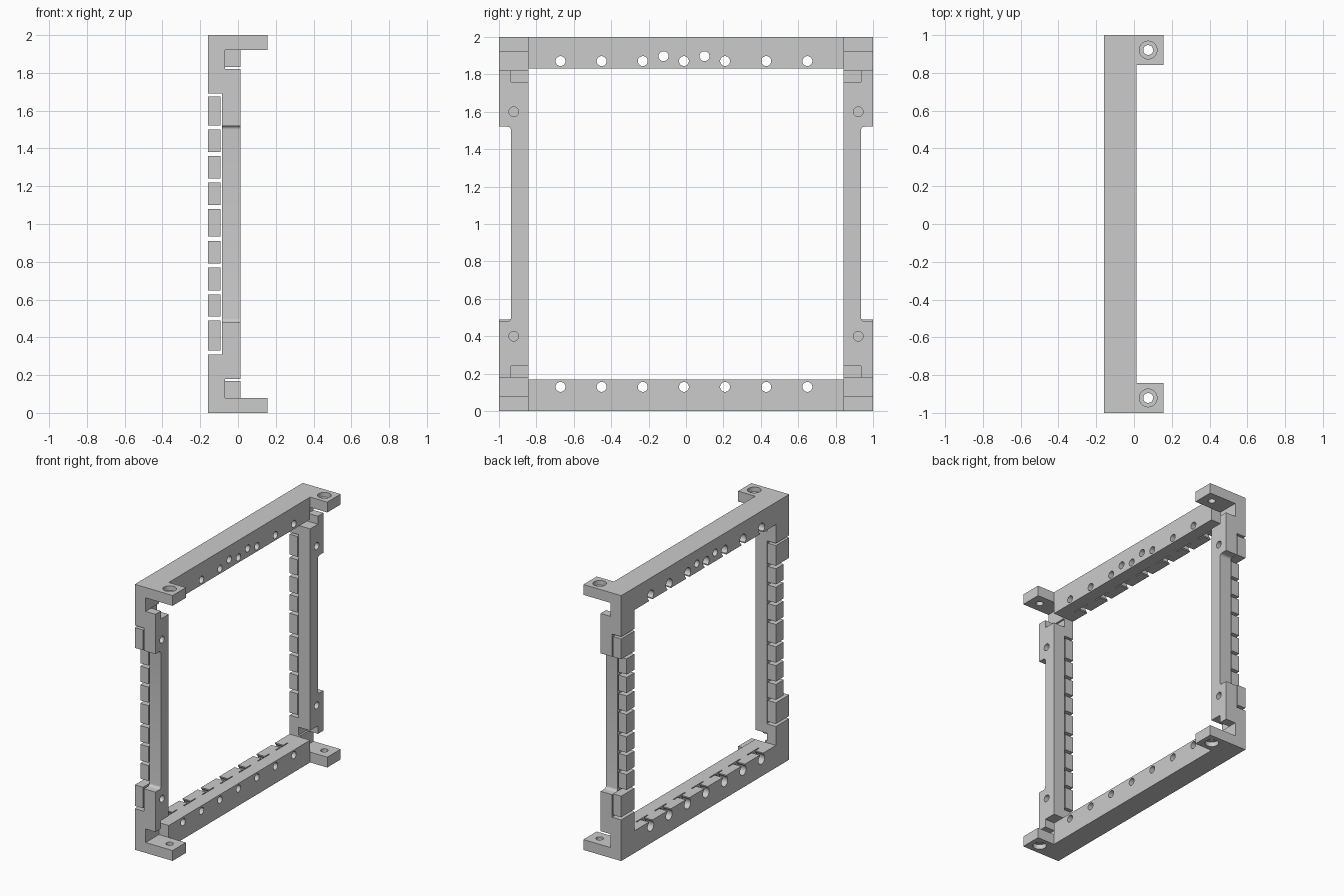
import bpy, bmesh, math
from mathutils import Matrix, Vector

if "Cube" in bpy.data.objects:
    bpy.data.objects.remove(bpy.data.objects["Cube"])

grey = bpy.data.materials.new("plain grey")
grey.use_nodes = True
COLOUR = (0.6, 0.6, 0.6, 1)
grey.diffuse_color = COLOUR
grey.node_tree.nodes["Principled BSDF"].inputs["Base Color"].default_value = COLOUR


def finish(bm, name):
    bmesh.ops.recalc_face_normals(bm, faces=bm.faces)
    mesh = bpy.data.meshes.new(name)
    bm.to_mesh(mesh)
    bm.free()
    mesh.materials.append(grey)
    ob = bpy.data.objects.new(name, mesh)
    bpy.context.scene.collection.objects.link(ob)
    return ob


def prism(name, points, offset):
    """Extrude a planar outline of 3D points along an offset."""
    bm = bmesh.new()
    face = bm.faces.new([bm.verts.new(p) for p in points])
    ext = bmesh.ops.extrude_face_region(bm, geom=[face])
    verts = [v for v in ext["geom"] if isinstance(v, bmesh.types.BMVert)]
    bmesh.ops.translate(bm, verts=verts, vec=Vector(offset))
    return finish(bm, name)


def box(name, x, y, z):
    pts = [(x[0], y[0], z[0]), (x[1], y[0], z[0]), (x[1], y[1], z[0]), (x[0], y[1], z[0])]
    return prism(name, pts, (0, 0, z[1] - z[0]))


def drill(centre, radius, length, axis):
    """Cylinder cutter along x or z."""
    bm = bmesh.new()
    turn = Matrix.Rotation(math.pi / 2, 4, "Y") if axis == "x" else Matrix()
    bmesh.ops.create_cone(bm, cap_ends=True, segments=32, radius1=radius, radius2=radius,
                          depth=length, matrix=Matrix.Translation(centre) @ turn)
    return finish(bm, "cutter")


def cut(ob, cutters):
    """Subtract each cutter, then discard it."""
    bpy.context.view_layer.objects.active = ob
    for c in cutters:
        c.hide_render = True
        mod = ob.modifiers.new("cut", "BOOLEAN")
        mod.operation, mod.solver, mod.object = "DIFFERENCE", "EXACT", c
        bpy.ops.object.modifier_apply(modifier=mod.name)
        bpy.data.objects.remove(c)


def smooth(ob):
    bpy.ops.object.select_all(action="DESELECT")
    ob.select_set(True)
    bpy.context.view_layer.objects.active = ob
    bpy.ops.object.shade_smooth_by_angle(angle=math.radians(30))


BACK, FACE, TAB = -0.16, 0.012, 0.155
INNER, NECK = 0.842, 0.935
SLIT = (-0.092, -0.084)


for end in ("top", "bottom"):
    def up(z):
        return z if end == "top" else 2 - z

    def span(a, b):
        return tuple(sorted((up(a), up(b))))

    # Rail: wide slots and cross slits first, then counterbores and wire holes
    rail = box(end + "_rail", (BACK, FACE), (-INNER, INNER), span(1.832, 2))
    rows = [-0.011 + (i - 3) * 0.22 for i in range(7)]
    cutters = [box("cutter", (-0.2, -0.088), (y - 0.021, y + 0.021), span(1.8, 1.866))
               for y in rows]
    cutters += [box("cutter", SLIT, (y - 0.07, y + 0.07), span(1.8, 1.889)) for y in rows]
    cutters += [drill((-0.15, y, up(1.871)), 0.037, 0.121, "x") for y in rows]
    holes = [(y, up(1.871)) for y in rows]
    if end == "top":
        holes += [(-0.12, 1.897), (0.099, 1.897)]
    cutters += [drill((-0.08, y, z), 0.0265, 0.4, "x") for y, z in holes]
    cut(rail, cutters)
    smooth(rail)

    # Corner brackets with counterbored mounting tabs
    outline = [(BACK, 1.69), (SLIT[1], 1.69), (SLIT[1], 1.82), (-0.07, 1.82),
               (-0.07, 1.922), (TAB, 1.922), (TAB, 2), (BACK, 2)]
    for side, s in (("front", -1), ("rear", 1)):
        bracket = prism(f"{end}_{side}_bracket", [(x, s * INNER, up(z)) for x, z in outline],
                        (0, s * (1 - INNER), 0))
        cut(bracket, [drill((0.075, s * 0.921, up(1.96)), 0.026, 0.2, "z"),
                      drill((0.075, s * 0.921, up(2)), 0.047, 0.07, "z")])
        smooth(bracket)

# Side posts: waisted outline with small fillets and stepped ends
R = 0.02
fillet = [(NECK + R * (1 - math.cos(a)), 1.52 - R + R * math.sin(a))
          for a in [math.pi / 2 * k / 6 for k in range(7)]]
half = fillet + [(1, 1.52), (1, 1.82), (NECK, 1.82), (NECK, 1.76), (INNER, 1.76)]
profile = half + [(y, 2 - z) for y, z in reversed(half)]
gaps = [1.51, 1.37, 1.23, 1.09, 0.922, 0.78, 0.638, 0.50]

for side, s in (("front", -1), ("rear", 1)):
    post = prism(side + "_post", [(SLIT[1], s * y, z) for y, z in profile],
                 (FACE - SLIT[1], 0, 0))
    cut(post, [drill((-0.04, s * 0.921, z), 0.026, 0.3, "x") for z in (0.4, 1.6)])
    smooth(post)

    # Row of spacer blocks behind the post
    edges = [1.685] + gaps + [0.319]
    for i in range(len(edges) - 1):
        outer = 1 if i in (0, len(edges) - 2) else NECK
        box(f"{side}_spacer_{i + 1}", (BACK, SLIT[0]), sorted((s * INNER, s * outer)),
            (edges[i + 1] + 0.011, edges[i] - 0.011))
